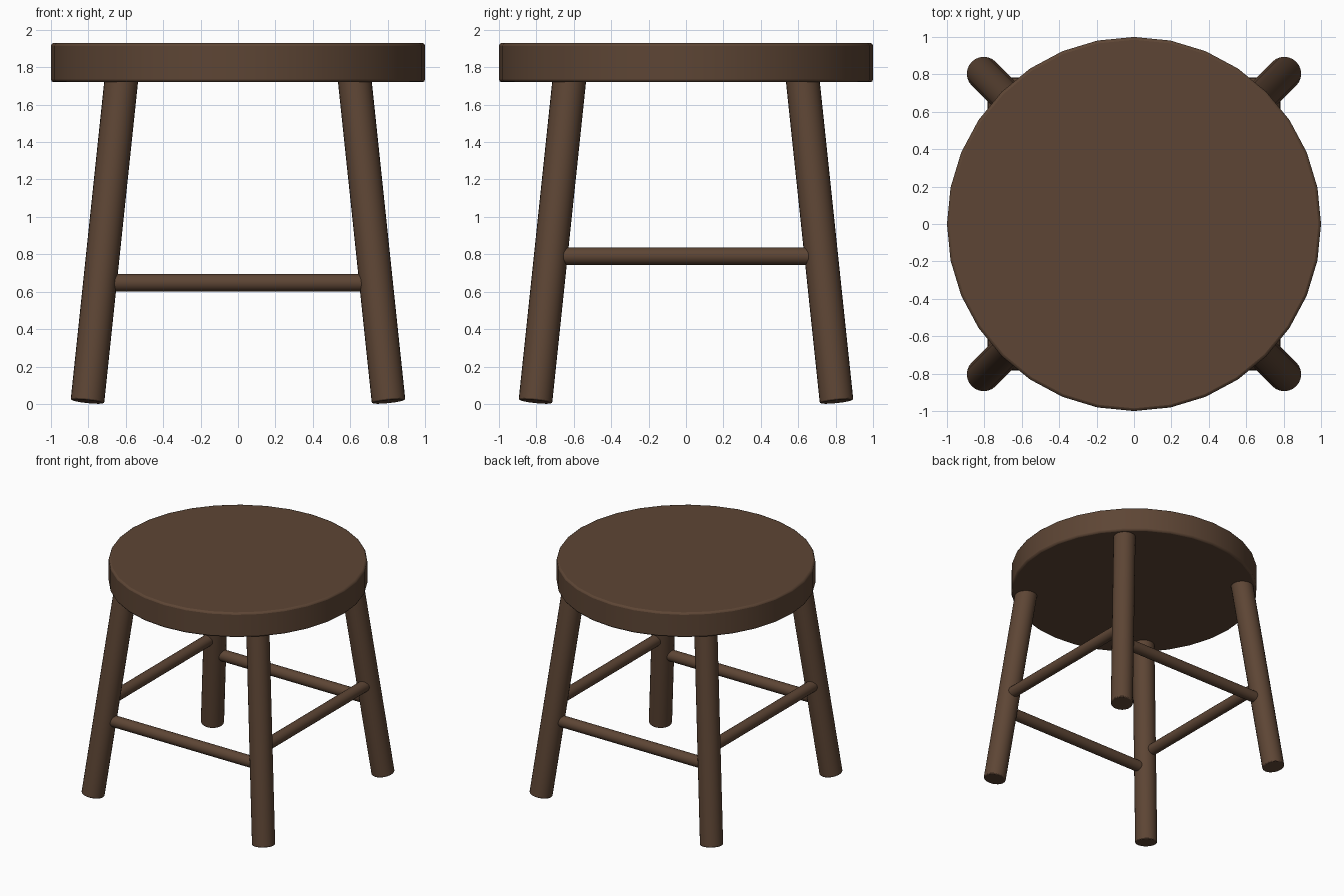
import bpy, math
from mathutils import Vector

if "Cube" in bpy.data.objects:
    bpy.data.objects.remove(bpy.data.objects["Cube"])

wood = bpy.data.materials.new("dark_wood")
wood.diffuse_color = (0.11, 0.06, 0.035, 1)
wood.use_nodes = True
wood.node_tree.nodes["Principled BSDF"].inputs["Base Color"].default_value = wood.diffuse_color


def rod(name, a, b, radius, sides, bevel=0.0):
    """Smooth round bar running from point a to point b."""
    a, b = Vector(a), Vector(b)
    bpy.ops.mesh.primitive_cylinder_add(vertices=sides, radius=radius,
                                        depth=(b - a).length, location=(a + b) / 2)
    ob = bpy.context.object
    ob.name = name
    ob.rotation_euler = (b - a).to_track_quat('Z', 'Y').to_euler()
    ob.data.materials.append(wood)
    if bevel:
        m = ob.modifiers.new("soft_edge", 'BEVEL')
        m.width = bevel
        m.segments = 2
        m.limit_method = 'ANGLE'
        m.angle_limit = math.radians(50)
    bpy.ops.object.shade_smooth_by_angle(angle=math.radians(40))
    return ob


# Round seat
rod("seat", (0, 0, 1.72), (0, 0, 1.93), 1.0, 32, 0.015)

# Four legs splayed outward along the diagonals
for sx, side in ((-1, "left"), (1, "right")):
    for sy, end in ((-1, "front"), (1, "back")):
        rod(f"{end}_{side}_leg", (sx * 0.805, sy * 0.805, 0.013),
            (sx * 0.622, sy * 0.622, 1.75), 0.09, 24, 0.007)

# Stretchers: low pair front and back, higher pair at the sides
for s, end, side in ((-1, "front", "left"), (1, "back", "right")):
    rod(f"{end}_stretcher", (-0.72, s * 0.735, 0.648), (0.72, s * 0.735, 0.648), 0.047, 20)
    rod(f"{side}_stretcher", (s * 0.735, -0.71, 0.79), (s * 0.735, 0.71, 0.79), 0.047, 20)
